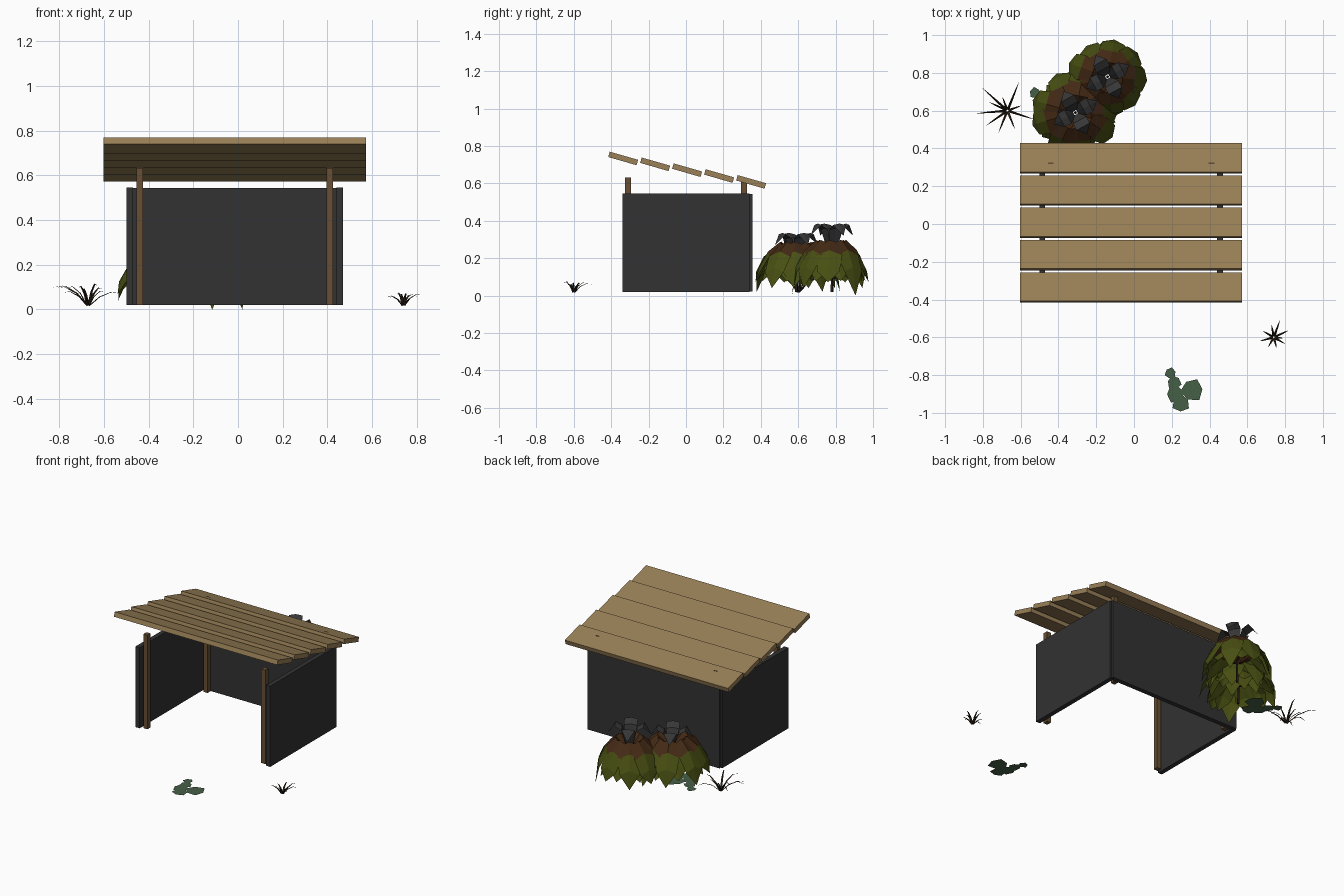
import bpy, bmesh, math, random
from mathutils import Vector, Matrix

if "Cube" in bpy.data.objects:
    bpy.data.objects.remove(bpy.data.objects["Cube"])

random.seed(4)


def mat(name, r, g, b):
    m = bpy.data.materials.new(name)
    m.diffuse_color = (r, g, b, 1)
    m.use_nodes = True
    m.node_tree.nodes["Principled BSDF"].inputs["Base Color"].default_value = m.diffuse_color
    return m


PLANK = mat("plank wood", 0.32, 0.215, 0.095)
POST = mat("post wood", 0.135, 0.078, 0.036)
WALL = mat("dark wall", 0.032, 0.032, 0.032)
OLIVE = mat("olive leaf", 0.066, 0.078, 0.006)
BROWN = mat("brown leaf", 0.056, 0.022, 0.007)
GREY = mat("grey leaf", 0.038, 0.038, 0.04)
GRASS = mat("dry grass", 0.024, 0.015, 0.007)
IVY = mat("ground leaf green", 0.062, 0.115, 0.062)


def make(name, bm, mats):
    me = bpy.data.meshes.new(name)
    bm.to_mesh(me)
    bm.free()
    for m in mats:
        me.materials.append(m)
    ob = bpy.data.objects.new(name, me)
    bpy.context.collection.objects.link(ob)
    return ob


def box(name, lo, hi, m, tilt=0):
    lo, hi = Vector(lo), Vector(hi)
    bm = bmesh.new()
    size = hi - lo
    bmesh.ops.create_cube(bm, size=1, matrix=Matrix.Diagonal((*size, 1)))
    ob = make(name, bm, [m])
    ob.location = (lo + hi) / 2
    ob.rotation_euler.x = tilt
    return ob


# Walls: two sides and the back
box("left_wall", (-0.5, -0.34, 0.02), (-0.47, 0.34, 0.545), WALL)
box("right_wall", (0.44, -0.34, 0.02), (0.47, 0.34, 0.545), WALL)
box("back_wall", (-0.49, 0.325, 0.021), (0.46, 0.355, 0.544), WALL)

# Corner posts
for side, x in (("left", -0.455), ("right", 0.395)):
    for end, y in (("front", -0.325), ("back", 0.293)):
        box(f"{end}_{side}_post", (x, y, 0.02), (x + 0.03, y + 0.032, 0.632), POST)

# Overlapping sloped roof planks
for i in range(5):
    y, z = -0.336 + 0.171 * i, 0.733 - 0.0313 * i
    box(f"roof_plank_{i + 1}", (-0.603, y - 0.079, z - 0.015),
        (0.573, y + 0.079, z + 0.015), PLANK, math.radians(-16))


def leaf(bm, c, ang, path, widths, colours, fold=0.2):
    """Arching folded leaf: path = (distance, height) points, coloured along its length."""
    out = Vector((math.cos(ang), math.sin(ang), 0))
    side = Vector((-out.y, out.x, 0))
    rows = []
    for (d, z), w in zip(path, widths):
        p = Vector((c[0], c[1], 0)) + out * d + Vector((0, 0, z))
        drop = Vector((0, 0, -fold * w))
        if w == 0:
            rows.append([bm.verts.new(p)])
        else:
            rows.append([bm.verts.new(p + side * w / 2 + drop), bm.verts.new(p),
                         bm.verts.new(p - side * w / 2 + drop)])
    for a, b, col in zip(rows, rows[1:], colours):
        for k in (0, 1):
            vs = [a[k], b[k], b[k + 1], a[k + 1]] if len(b) > 1 else [a[k], b[0], a[k + 1]]
            bm.faces.new(vs).material_index = col


def bush(name, c, r, h, n, cap, low):
    bm = bmesh.new()
    # outer drooping leaves, alternately long and short
    for i in range(n):
        a = math.tau * i / n + random.uniform(-0.12, 0.12)
        k = random.uniform(0.92, 1.02) * r
        tip = random.choice((low, 0.04, 0.07))
        leaf(bm, c, a, [(0.1 * k, 0.72 * h), (0.38 * k, 0.93 * h), (0.68 * k, 0.76 * h),
                        (0.9 * k, 0.48 * h), (k, tip)],
             [0.04, 0.1, 0.14, 0.12, 0], [1, 1, 0, 0])
        # lower layer
        leaf(bm, c, a + math.pi / n, [(0.08 * k, 0.5 * h), (0.4 * k, 0.7 * h),
                                      (0.72 * k, 0.5 * h), (0.92 * k, 0.24 * h)],
             [0.03, 0.11, 0.12, 0], [1, 0, 0])
    # upright inner leaves
    for i in range(4):
        a = math.tau * i / 4 + 0.5
        leaf(bm, c, a, [(0.01, 0.72 * h), (0.045, cap - 0.03), (0.085, cap - 0.005), (0.13, cap - 0.07)],
             [0.04, 0.08, 0.08, 0], [2, 2, 2], 0.1)
    make(name, bm, [OLIVE, BROWN, GREY])
    # stem
    bm = bmesh.new()
    bmesh.ops.create_cone(bm, cap_ends=True, segments=5, radius1=0.008, radius2=0.005,
                          depth=0.75 * h, matrix=Matrix.Translation((c[0], c[1], 0.02 + 0.375 * h)))
    make(name + "_stem", bm, [GRASS])


bush("low_bush", (-0.31, 0.59), 0.235, 0.31, 9, 0.34, 0.02)
bush("tall_bush", (-0.14, 0.78), 0.215, 0.32, 9, 0.39, 0.0)


def grass(name, c, blades, height):
    bm = bmesh.new()
    for deg, length in blades:
        z = height * random.uniform(0.55, 1)
        leaf(bm, c, math.radians(deg),
             [(0.005, 0.02), (length * 0.35, 0.02 + z * 0.65), (length * 0.7, 0.02 + z), (length, 0.02 + z * 0.9)],
             [0.014, 0.011, 0.007, 0], [0, 0, 0], 0.3)
    make(name, bm, [GRASS])


grass("left_grass", (-0.67, 0.6),
      [(68, 0.17), (138, 0.19), (185, 0.165), (215, 0.14), (248, 0.125), (342, 0.15),
       (292, 0.11), (155, 0.11), (110, 0.08), (20, 0.08)], 0.1)
grass("right_grass", (0.74, -0.6),
      [(70, 0.1), (25, 0.09), (100, 0.07), (150, 0.07), (195, 0.08), (240, 0.06),
       (285, 0.06), (330, 0.07), (355, 0.05)], 0.06)


def ground_leaves(name, c, scale, turn):
    # flat polygon leaves: offset x, y, radius, rotation
    bm = bmesh.new()
    spots = [(-0.075, 0.09, 0.032, 0.3), (-0.055, 0.04, 0.04, 0.8), (0.04, 0.0, 0.064, 0.1),
             (-0.05, -0.02, 0.05, 1.1), (-0.02, -0.07, 0.05, 0.5)]
    for i, (x, y, r, rot) in enumerate(spots):
        vs = []
        for k in range(6):
            a = rot + math.tau * k / 6
            rr = r * (1.0 if k % 2 else 0.85)
            p = Matrix.Rotation(turn, 3, 'Z') @ Vector((x + rr * math.cos(a), y + rr * math.sin(a), 0))
            vs.append(bm.verts.new((c[0] + p.x * scale, c[1] + p.y * scale, 0.026 + 0.001 * i)))
        bm.faces.new(vs)
    make(name, bm, [IVY])


ground_leaves("front_ground_leaves", (0.268, -0.88), 1, 0)
ground_leaves("back_ground_leaves", (-0.42, 0.64), 1, 0.4)
